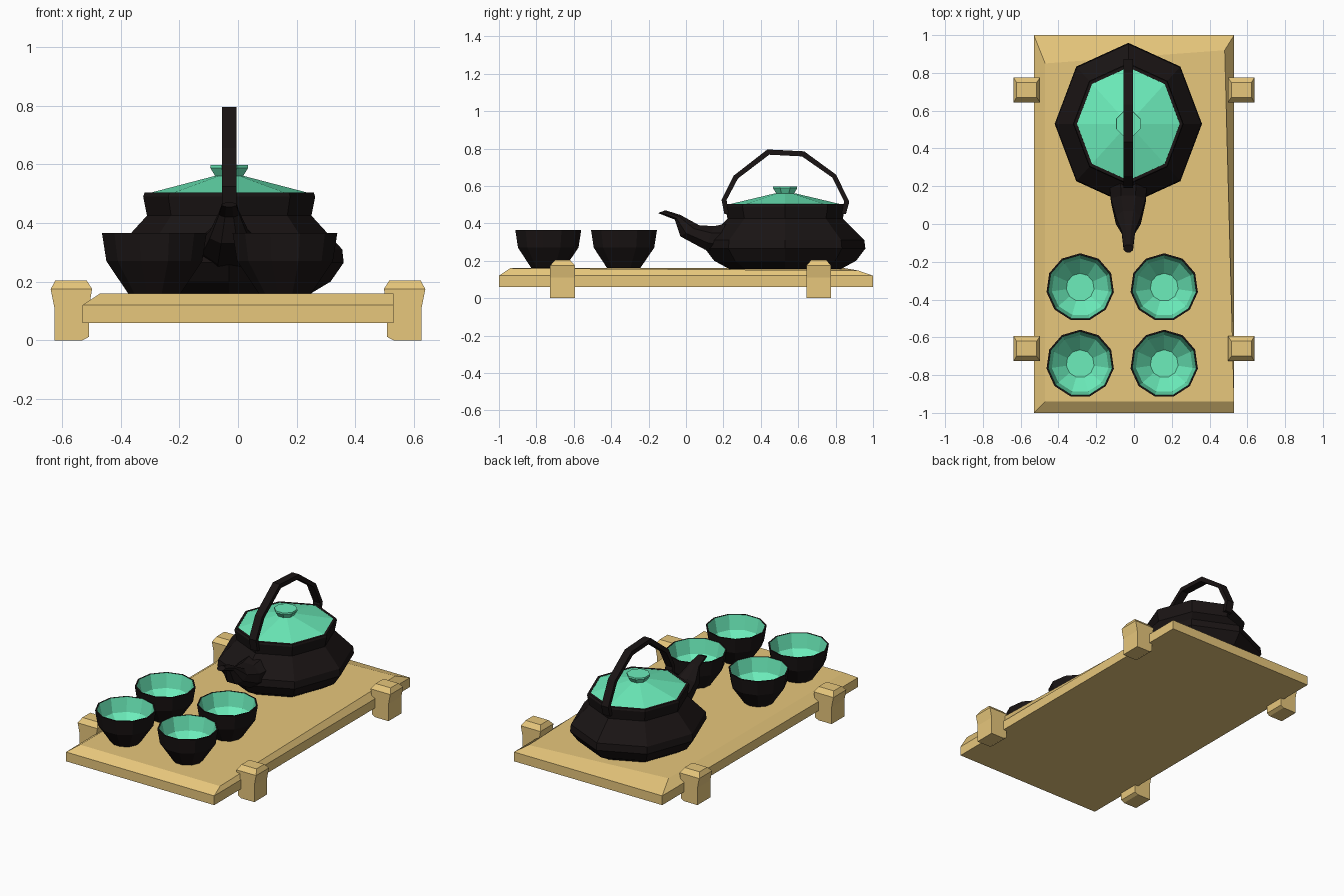
import bpy
from math import sin, cos, pi

if "Cube" in bpy.data.objects:
    bpy.data.objects.remove(bpy.data.objects["Cube"])


def material(name, rgb):
    m = bpy.data.materials.new(name)
    m.diffuse_color = (*rgb, 1)
    m.use_nodes = True
    m.node_tree.nodes["Principled BSDF"].inputs["Base Color"].default_value = m.diffuse_color
    return m


WOOD = material("wood", (0.80, 0.57, 0.20))
IRON = material("black_iron", (0.010, 0.007, 0.007))
MINT = material("mint_glaze", (0.15, 0.85, 0.50))


def loft(name, rings, mats, split=None):
    """Skin equal-sized rings and cap both ends; bands from index split use mats[1]."""
    n = len(rings[0])
    verts = [p for r in rings for p in r]
    faces, idx = [list(range(n))[::-1]], [0]
    for k in range(len(rings) - 1):
        for i in range(n):
            j = (i + 1) % n
            faces.append([k * n + i, k * n + j, (k + 1) * n + j, (k + 1) * n + i])
            idx.append(1 if split is not None and k >= split else 0)
    faces.append([(len(rings) - 1) * n + i for i in range(n)])
    idx.append(0 if split is None else 1)
    me = bpy.data.meshes.new(name)
    me.from_pydata(verts, [], faces)
    for m in mats:
        me.materials.append(m)
    me.polygons.foreach_set("material_index", idx)
    me.update()
    ob = bpy.data.objects.new(name, me)
    bpy.context.collection.objects.link(ob)
    return ob


def lathe(name, profile, n, centre, mats, split=None, sy=1.0, start=pi / 2):
    cx, cy = centre
    rings = [[(cx + r * cos(start + 2 * pi * i / n),
               cy + sy * r * sin(start + 2 * pi * i / n), z) for i in range(n)]
             for r, z in profile]
    return loft(name, rings, mats, split)


def rect(x0, x1, y0, y1, z):
    return [(x0, y0, z), (x1, y0, z), (x1, y1, z), (x0, y1, z)]


# Tray with an uneven hand-cut chamfer
loft("tray", [rect(-.53, .53, -1, 1, .06), rect(-.53, .53, -1, 1, .12),
              [(-.47, -.94, .16), (.53, -.94, .16), (.48, .92, .148), (-.47, .85, .16)]], [WOOD])

# Four legs gripping the tray sides
for side, sx in (("left", -1), ("right", 1)):
    for end, y in (("front", -.66), ("back", .71)):
        rings = []
        for a, b, hy, z in ((.53, .625, .066, 0), (.508, .625, .066, .012),
                            (.508, .625, .066, .11), (.497, .638, .066, .175),
                            (.515, .622, .040, .204)):
            r = rect(a, b, y - hy, y + hy, z)
            rings.append(r if sx > 0 else [(-p[0], p[1], p[2]) for p in r[::-1]])
        loft(f"{end}_{side}_leg", rings, [WOOD])

# Cups: dark outside and rim, glazed inside
for cx in (-.285, .16):
    for cy in (-.335, -.74):
        lathe("cup", [(.09, .16), (.165, .27), (.18, .365), (.171, .365),
                      (.152, .275), (.074, .2)], 11, (cx, cy), [IRON, MINT], split=3)

# Kettle body
C = (-.03, .53)
lathe("kettle_body", [(.27, .155), (.345, .20), (.39, .265), (.385, .31), (.28, .425),
                      (.293, .49), (.288, .503), (.272, .503), (.268, .48)],
      8, C, [IRON], sy=1.1)

# Lid and flared knob
lathe("lid", [(.272, .47), (.272, .502), (.05, .56)], 8, C, [MINT], sy=1.1)
lathe("lid_knob", [(.045, .55), (.07, .588), (.069, .598)], 8, C, [MINT], start=pi / 8)

# Spout: each section gives its lower point, upper point and half width
rings = []
for (y0, z0), (y1, z1), w in (((.20, .23), (.22, .40), .10), ((.10, .26), (.15, .385), .092),
                              ((-.03, .33), (.07, .39), .066), ((-.06, .42), (-.03, .445), .035),
                              ((-.15, .455), (-.11, .47), .025)):
    ring = []
    for i in range(8):
        a = pi / 8 + 2 * pi * i / 8
        t = .5 + .5 * sin(a) / cos(pi / 8)
        ring.append((C[0] + w * cos(a) / cos(pi / 8), y0 + t * (y1 - y0), z0 + t * (z1 - z0)))
    rings.append(ring)
loft("spout", rings, [IRON])

# Bail handle: flat bar swept along an arch
outer = [(.205, .45), (.190, .525), (.255, .655), (.435, .795),
         (.632, .785), (.803, .66), (.873, .515), (.855, .45)]
inner = [(.230, .45), (.217, .525), (.278, .64), (.445, .767),
         (.620, .758), (.782, .645), (.846, .517), (.830, .45)]
loft("handle", [[(C[0] - .025, *o), (C[0] + .025, *o), (C[0] + .025, *i), (C[0] - .025, *i)]
                for o, i in zip(outer, inner)], [IRON])

# Consistent outward normals
import bmesh
for ob in bpy.context.collection.objects:
    bm = bmesh.new()
    bm.from_mesh(ob.data)
    bmesh.ops.recalc_face_normals(bm, faces=bm.faces)
    bm.to_mesh(ob.data)
    bm.free()
